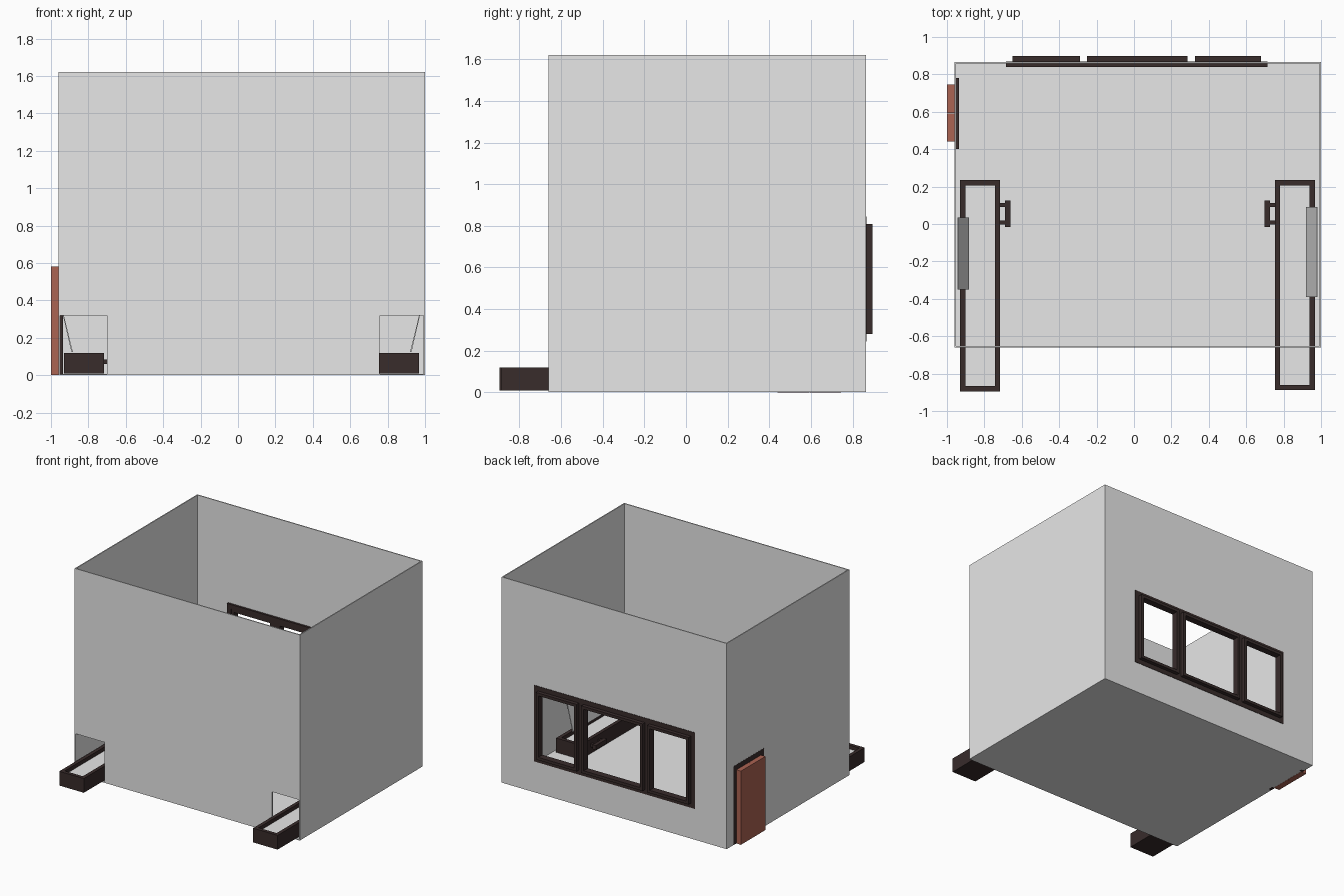
import bpy, bmesh, math
from mathutils import Vector

if "Cube" in bpy.data.objects:
    bpy.data.objects.remove(bpy.data.objects["Cube"])


def material(name, rgb):
    m = bpy.data.materials.new(name)
    m.diffuse_color = (*rgb, 1)
    m.use_nodes = True
    m.node_tree.nodes["Principled BSDF"].inputs["Base Color"].default_value = m.diffuse_color
    return m


GREY = material("pale_grey", (0.8, 0.8, 0.8))
DARK = material("dark_timber", (0.04, 0.025, 0.024))
BROWN = material("red_brown", (0.41, 0.125, 0.085))


def finish(name, bm, mat):
    bmesh.ops.recalc_face_normals(bm, faces=bm.faces)
    mesh = bpy.data.meshes.new(name)
    bm.to_mesh(mesh)
    bm.free()
    mesh.materials.append(mat)
    ob = bpy.data.objects.new(name, mesh)
    bpy.context.collection.objects.link(ob)
    return ob


def boxes(name, mat, items):
    """Each item is (x0, x1, y0, y1, z0, z1)."""
    bm = bmesh.new()
    for x0, x1, y0, y1, z0, z1 in items:
        vs = bmesh.ops.create_cube(bm, size=1)["verts"]
        for v in vs:
            v.co = Vector((x0 + (v.co.x + .5) * (x1 - x0),
                           y0 + (v.co.y + .5) * (y1 - y0),
                           z0 + (v.co.z + .5) * (z1 - z0)))
    return finish(name, bm, mat)


def prism(name, mat, points, push):
    """Flat outline extruded along a vector."""
    bm = bmesh.new()
    face = bm.faces.new([bm.verts.new(p) for p in points])
    ext = bmesh.ops.extrude_face_region(bm, geom=[face])["geom"]
    bmesh.ops.translate(bm, vec=Vector(push),
                        verts=[g for g in ext if isinstance(g, bmesh.types.BMVert)])
    # keep the starting cap so the prism is closed
    if not face.is_valid:
        bmesh.ops.holes_fill(bm, edges=bm.edges)
    return finish(name, bm, mat)


X0, X1, Y0, Y1, H, T = -0.96, 1.0, -0.66, 0.865, 1.62, 0.008

# Room shell
boxes("floor", GREY, [(X0, X1, Y0, Y1, 0.001, 0.006)])
boxes("right_wall", GREY, [(X1 - T, X1, Y0, Y1, 0.001, H)])
outline = [(X0, .32), (-.70, .32), (-.70, .001), (.76, .001), (.76, .32),
           (X1 - T, .32), (X1 - T, H), (X0, H)]
prism("front_wall", GREY, [(x, Y0, z) for x, z in outline], (0, T, 0))
outline = [(Y0, .001), (.40, .001), (.40, .62), (.78, .62), (.78, .001),
           (Y1, .001), (Y1, H), (Y0, H)]
prism("left_wall", GREY, [(X0, y, z) for y, z in outline], (T, 0, 0))

# Back wall around the window opening
WX0, WX1, WZ0, WZ1 = -0.685, 0.715, 0.245, 0.845
boxes("back_wall", GREY, [
    (X0, WX0, Y1 - T, Y1, .001, H), (WX1, X1, Y1 - T, Y1, .001, H),
    (WX0, WX1, Y1 - T, Y1, .001, WZ0), (WX0, WX1, Y1 - T, Y1, WZ1, H)])


# Window: outer frame with two mullions, and three projecting sashes
def frame_xz(x0, x1, z0, z1, b, y0, y1):
    return [(x0, x0 + b, y0, y1, z0, z1), (x1 - b, x1, y0, y1, z0, z1),
            (x0 + b, x1 - b, y0, y1, z0, z0 + b),
            (x0 + b, x1 - b, y0, y1, z1 - b, z1)]


boxes("window_frame", DARK,
      frame_xz(WX0, WX1, WZ0, WZ1, 0.036, 0.84, 0.868)
      + [(x, x + 0.04, 0.84, 0.868, WZ0 + .036, WZ1 - .036) for x in (-0.29, 0.285)])
for label, x0, x1 in (("left", -0.65, -0.29), ("middle", -0.25, 0.285),
                      ("right", 0.325, 0.68)):
    boxes("window_sash_" + label, DARK,
          frame_xz(x0, x1, 0.281, 0.809, 0.022, 0.845, 0.897))

# Door in the left wall: frame and two leaves
boxes("door_frame", DARK, [
    (-.961, -.935, .40, .44, .001, .62), (-.961, -.935, .745, .78, .001, .62),
    (-.961, -.935, .44, .745, .58, .62)])
boxes("door_leaves", BROWN, [(-1, -.952, .44, .592, 0, .58),
                             (-1, -.952, .593, .745, 0, .58)])

# Feeding troughs poking out through the front wall, with handle and chute
for label, cx, s, y0, chute in (("left", -0.823, 1, -0.895, (-.35, .035)),
                                ("right", 0.86, -1, -0.888, (-.39, .09))):
    y1, hw, t, z0, z1 = 0.235, 0.107, 0.028, 0.008, 0.12
    boxes(label + "_trough", DARK, [
        (cx - hw, cx - hw + t, y0, y1, z0, z1), (cx + hw - t, cx + hw, y0, y1, z0, z1),
        (cx - hw + t, cx + hw - t, y0, y0 + t, z0, z1),
        (cx - hw + t, cx + hw - t, y1 - t, y1, z0, z1),
        (cx - hw + t, cx + hw - t, y0 + t, y1 - t, z0, z0 + .015)])
    boxes(label + "_trough_filling", GREY,
          [(cx - hw + t, cx + hw - t, y0 + t, y1 - t, z0 + .015, .09)])
    inner = cx + s * hw

    def span(a, b):
        return sorted((inner + s * a, inner + s * b))
    boxes(label + "_handle", DARK, [
        (*span(0, .03), -.003, .018, .06, .085),
        (*span(0, .03), .092, .113, .06, .085),
        (*span(.027, .055), -.015, .125, .055, .09)])
    # steep chute panel leaning towards the side wall
    low, high = cx - s * .06, cx - s * .118
    c0, c1 = chute
    prism(label + "_chute", GREY,
          [(low, c0, .125), (high, c0, .36), (high - s * .004, c0, .36),
           (low - s * .008, c0, .125)], (0, c1 - c0, 0))
